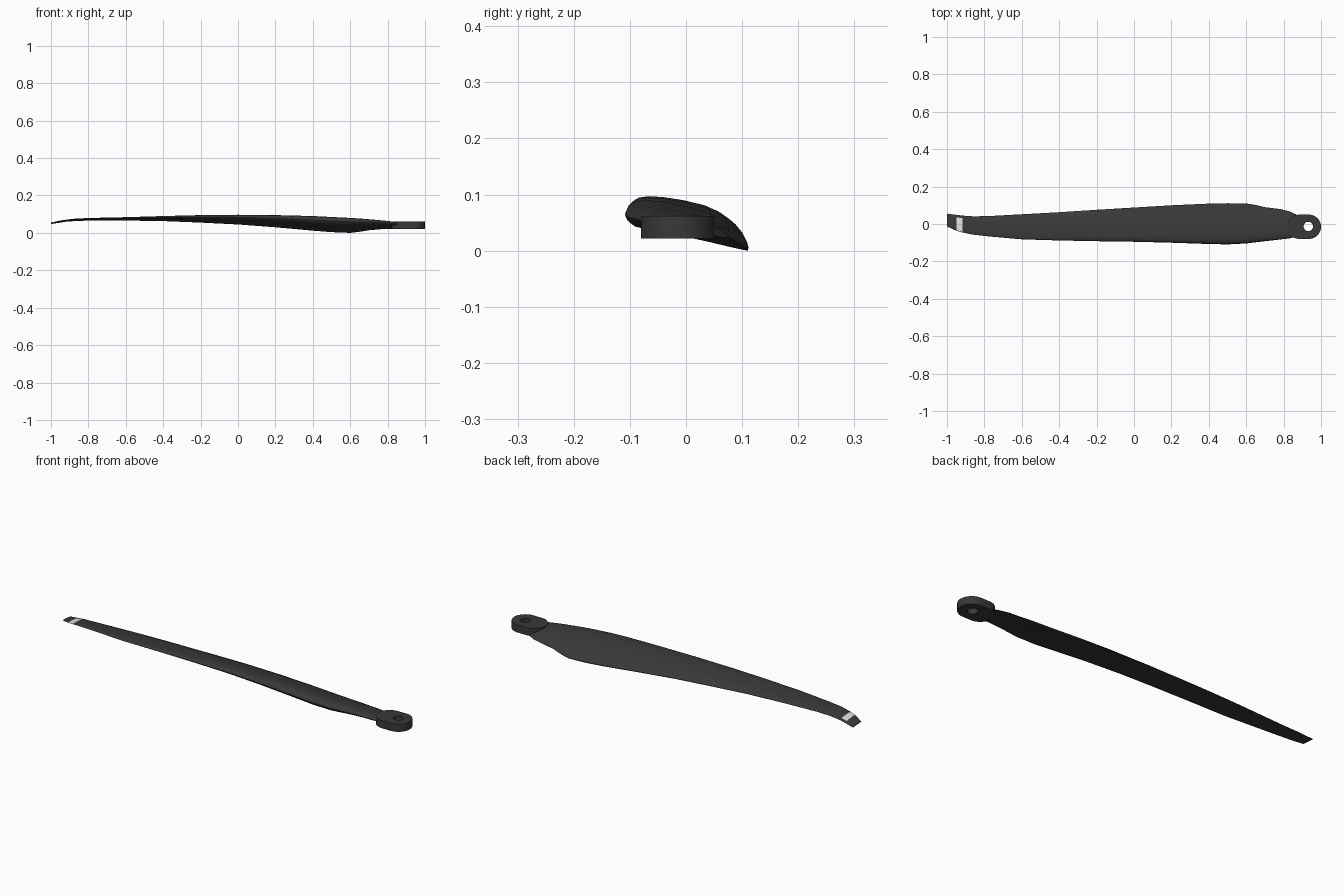
import bpy, bmesh, math

if "Cube" in bpy.data.objects:
    bpy.data.objects.remove(bpy.data.objects["Cube"])


def material(name, c):
    m = bpy.data.materials.new(name)
    m.diffuse_color = (c, c, c, 1)
    m.use_nodes = True
    m.node_tree.nodes["Principled BSDF"].inputs["Base Color"].default_value = m.diffuse_color
    return m


dark = material("dark carbon", 0.04)
white = material("pale marking", 0.72)


def finish(bm, name, mats, angle):
    bmesh.ops.recalc_face_normals(bm, faces=bm.faces)
    me = bpy.data.meshes.new(name)
    bm.to_mesh(me)
    bm.free()
    ob = bpy.data.objects.new(name, me)
    bpy.context.collection.objects.link(ob)
    for m in mats:
        me.materials.append(m)
    bpy.ops.object.select_all(action='DESELECT')
    ob.select_set(True)
    bpy.context.view_layer.objects.active = ob
    bpy.ops.object.shade_smooth_by_angle(angle=math.radians(angle))
    return ob


# Blade stations: x, leading y, trailing y, bottom z, top z
stations = [
    (-1.00, -0.013, 0.055, 0.047, 0.055),
    (-0.95, -0.036, 0.049, 0.055, 0.066),
    (-0.918, -0.045, 0.045, 0.060, 0.071),
    (-0.86, -0.057, 0.041, 0.064, 0.077),
    (-0.78, -0.066, 0.042, 0.066, 0.080),
    (-0.60, -0.082, 0.052, 0.066, 0.084),
    (-0.40, -0.088, 0.063, 0.063, 0.090),
    (-0.20, -0.092, 0.076, 0.055, 0.095),
    (0.00, -0.095, 0.088, 0.045, 0.097),
    (0.20, -0.100, 0.100, 0.030, 0.095),
    (0.40, -0.107, 0.109, 0.012, 0.090),
    (0.50, -0.109, 0.111, 0.004, 0.085),
    (0.60, -0.104, 0.110, 0.000, 0.080),
    (0.65, -0.098, 0.102, 0.006, 0.077),
    (0.70, -0.092, 0.090, 0.014, 0.073),
    (0.78, -0.083, 0.080, 0.021, 0.066),
    (0.83, -0.077, 0.068, 0.022, 0.060),
    (0.87, -0.068, 0.050, 0.025, 0.054),
]
# Aerofoil: chord fraction, lower height, upper height (fractions of z range)
foil = [
    (0.00, 0.74, 0.74), (0.02, 0.62, 0.87), (0.06, 0.54, 0.95),
    (0.15, 0.48, 1.00), (0.30, 0.41, 0.97), (0.50, 0.30, 0.86),
    (0.70, 0.18, 0.69), (0.84, 0.09, 0.47), (0.94, 0.03, 0.22),
    (1.00, 0.00, 0.04),
]
n = len(foil)
profile = [(t, u) for t, _, u in foil] + [(t, l) for t, l, _ in foil[:0:-1]]

bm = bmesh.new()
rings = [[bm.verts.new((x, yl + t * (yt - yl), zb + h * (zt - zb)))
          for t, h in profile] for x, yl, yt, zb, zt in stations]
for i in range(len(rings) - 1):
    for j in range(len(profile)):
        k = (j + 1) % len(profile)
        f = bm.faces.new((rings[i][j], rings[i][k], rings[i + 1][k], rings[i + 1][j]))
        # pale band across the upper side near the tip
        if i == 1 and 1 <= j < n - 3:
            f.material_index = 1
bm.faces.new(rings[0])
bm.faces.new(rings[-1])
finish(bm, "propeller_blade", [dark, white], 35)

# Root lug: stadium plate with a round bolt hole
bm = bmesh.new()
S = 64
loops = []
for outer, z in ((True, 0.022), (True, 0.062), (False, 0.062), (False, 0.022)):
    loop = []
    for k in range(S):
        a = 2 * math.pi * (k + 0.5) / S
        c, s = math.cos(a), math.sin(a)
        if outer:
            cx = 0.935 if c > 0 else 0.885
            loop.append(bm.verts.new((cx + 0.065 * c, -0.015 + 0.065 * s, z)))
        else:
            loop.append(bm.verts.new((0.932 + 0.025 * c, -0.013 + 0.025 * s, z)))
    loops.append(loop)
for i in range(4):
    a, b = loops[i], loops[(i + 1) % 4]
    for k in range(S):
        q = (k + 1) % S
        bm.faces.new((a[k], a[q], b[q], b[k]))
finish(bm, "root_lug", [dark], 35)
